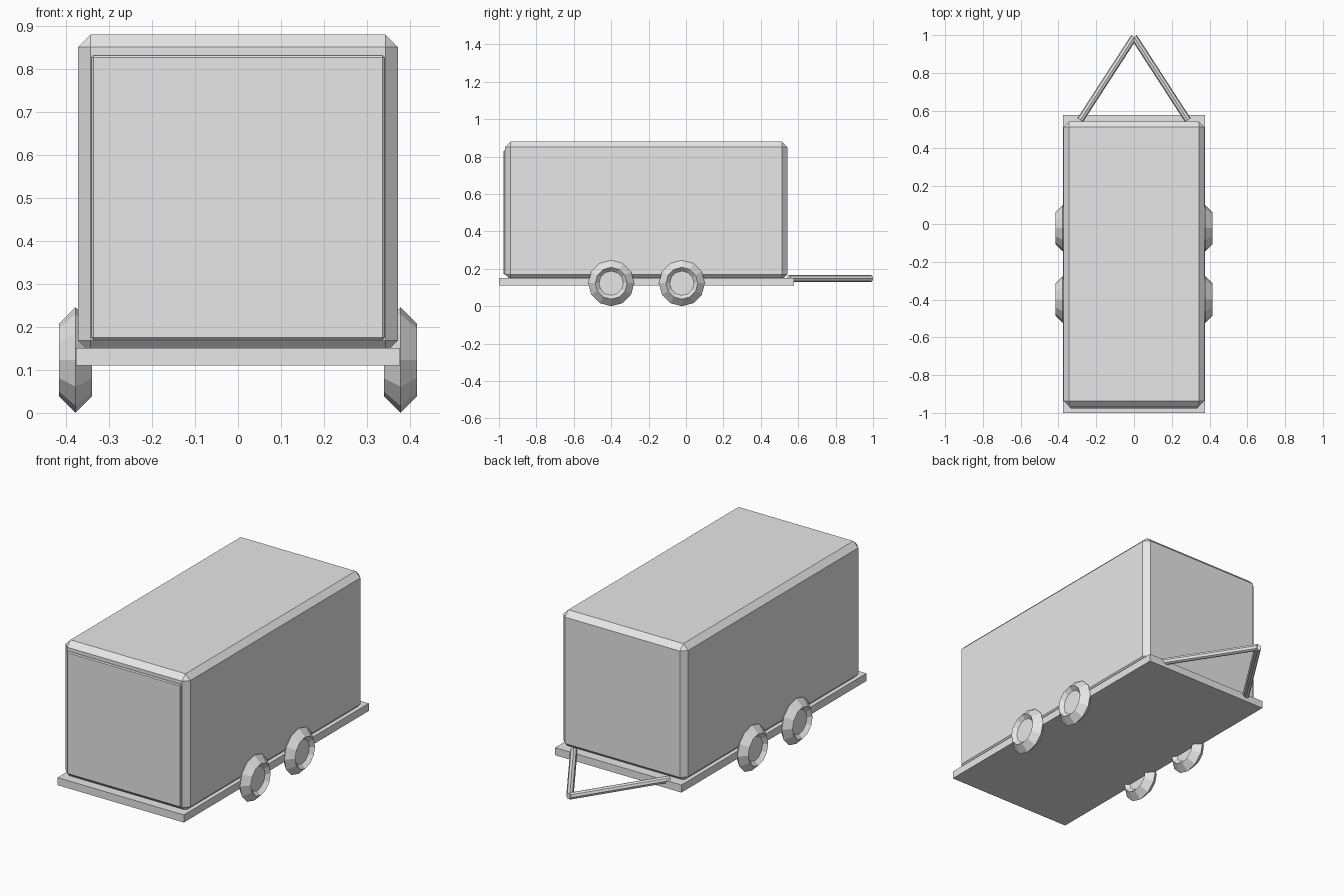
import bpy, math
from mathutils import Vector

if "Cube" in bpy.data.objects:
    bpy.data.objects.remove(bpy.data.objects["Cube"])

grey = bpy.data.materials.new("plain grey")
grey.diffuse_color = (0.8, 0.8, 0.8, 1)
grey.use_nodes = True
grey.node_tree.nodes["Principled BSDF"].inputs["Base Color"].default_value = grey.diffuse_color


def finish(name):
    ob = bpy.context.object
    ob.name = name
    ob.data.materials.append(grey)
    return ob


def box(name, lo, hi, bevel=0):
    lo, hi = Vector(lo), Vector(hi)
    bpy.ops.mesh.primitive_cube_add(size=1, location=(lo + hi) / 2)
    ob = finish(name)
    ob.scale = hi - lo
    bpy.ops.object.transform_apply(location=False, rotation=False, scale=True)
    if bevel:
        mod = ob.modifiers.new("chamfer", 'BEVEL')
        mod.width = bevel
        mod.segments = 1
    return ob


def rod(name, a, b, radius, sides):
    a, b = Vector(a), Vector(b)
    bpy.ops.mesh.primitive_cylinder_add(
        vertices=sides, radius=radius, depth=(b - a).length, location=(a + b) / 2,
        rotation=(b - a).to_track_quat('Z', 'Y').to_euler())
    return finish(name)


# Flat bed, chamfered cargo body and thin rear door
box("bed", (-0.377, -1, 0.11), (0.377, 0.577, 0.151))
box("cargo_body", (-0.372, -0.967, 0.14), (0.372, 0.542, 0.88), 0.029)
box("door", (-0.341, -0.976, 0.17), (0.341, -0.95, 0.832), 0.005)

for sx, side in ((-1, "left"), (1, "right")):
    # Drawbar arms meeting at the tip
    rod(side + "_drawbar", (sx * 0.285, 0.55, 0.148), (0, 0.99, 0.148), 0.018, 8)
    # Tandem wheels: diamond-section tyres with recessed hub discs
    for y, pos in ((-0.4, "front"), (-0.022, "rear")):
        bpy.ops.mesh.primitive_torus_add(
            major_segments=12, minor_segments=4, major_radius=0.085,
            minor_radius=0.038, location=(sx * 0.378, y, 0.123),
            rotation=(0, math.pi / 2, 0))
        finish(f"{side}_{pos}_tyre")
        rod(f"{side}_{pos}_hub", (sx * 0.36, y, 0.123), (sx * 0.396, y, 0.123),
            0.066, 12)
